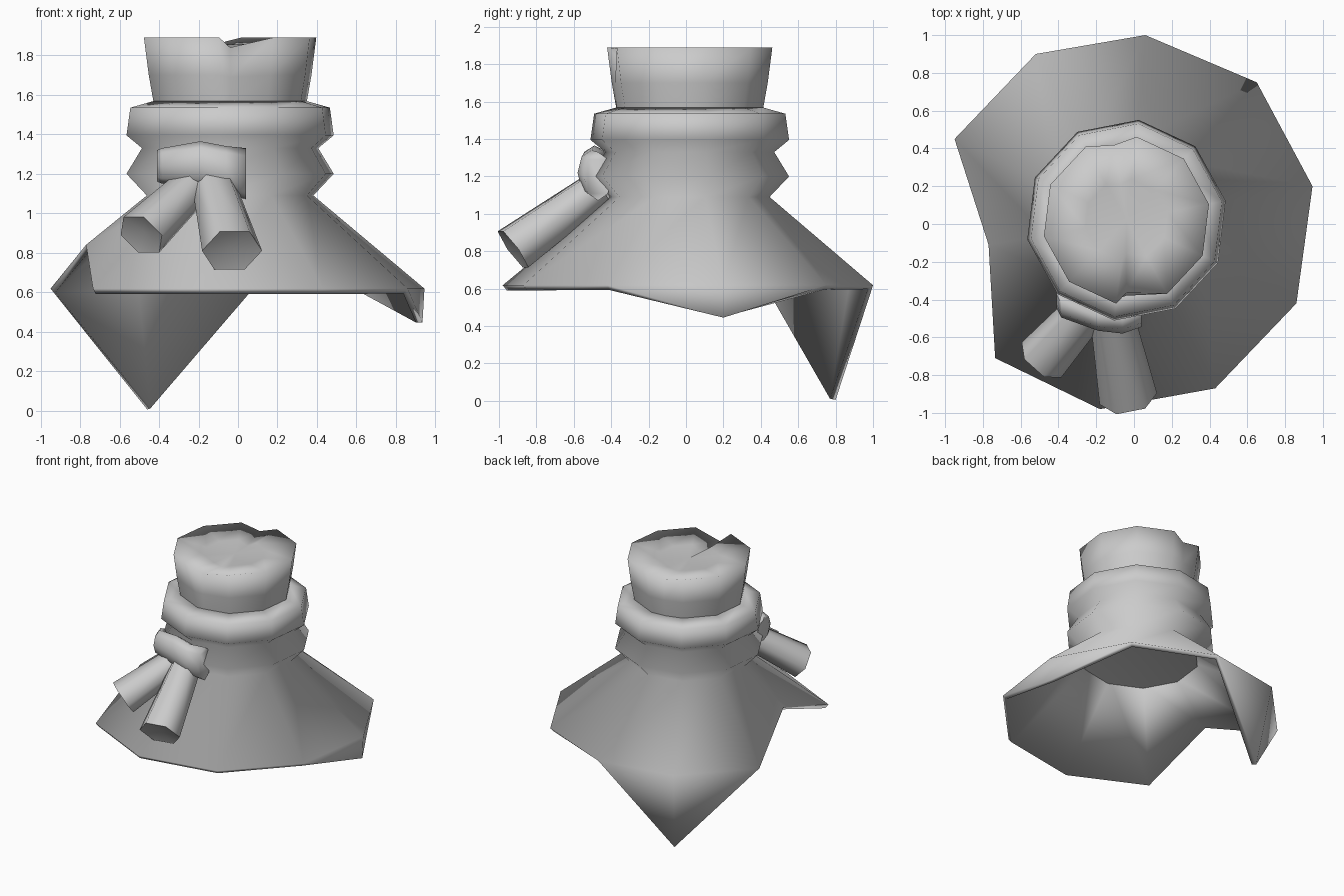
import bpy
import bmesh
from math import sin, cos, pi, radians
from mathutils import Vector

if "Cube" in bpy.data.objects:
    bpy.data.objects.remove(bpy.data.objects["Cube"])

cloth = bpy.data.materials.new("grey_cloth")
cloth.use_nodes = True
GREY = (0.6, 0.6, 0.6, 1)
cloth.diffuse_color = GREY
cloth.node_tree.nodes["Principled BSDF"].inputs["Base Color"].default_value = GREY

CX, CY = -0.04, 0.02
SIDES = [83 - 36 * i for i in range(10)]


def polar(angle, r, z):
    a = radians(angle)
    return (CX + r * cos(a), CY + r * sin(a), z)


def loft(bm, rings):
    """Skin closed rings of equal length, top to bottom."""
    rows = [[bm.verts.new(p) for p in ring] for ring in rings]
    n = len(rows[0])
    for a, b in zip(rows, rows[1:]):
        for i in range(n):
            j = (i + 1) % n
            bm.faces.new((a[i], a[j], b[j], b[i]))
    return rows


def fan(bm, ring, centre):
    c = bm.verts.new(centre)
    for i in range(len(ring)):
        bm.faces.new((ring[i], ring[(i + 1) % len(ring)], c))


def finish(bm, name, angle, thickness=0):
    mesh = bpy.data.meshes.new(name)
    bm.to_mesh(mesh)
    bm.free()
    mesh.materials.append(cloth)
    obj = bpy.data.objects.new(name, mesh)
    bpy.context.collection.objects.link(obj)
    bpy.ops.object.select_all(action='DESELECT')
    obj.select_set(True)
    bpy.context.view_layer.objects.active = obj
    bpy.ops.object.shade_smooth_by_angle(angle=radians(angle))
    if thickness:
        mod = obj.modifiers.new("Thickness", 'SOLIDIFY')
        mod.thickness = thickness
        mod.offset = -1


# Scarf rolls flaring into the cape, with two folded-down hem corners
bm = bmesh.new()
profile = [(0.39, 1.57), (0.515, 1.535), (0.535, 1.395), (0.455, 1.33),
           (0.535, 1.2), (0.43, 1.09)]
hem = [(0.06, 1.0), (0.65, 0.75), (0.945, 0.2), (0.86, -0.42), (0.43, -0.87),
       (-0.18, -0.98), (-0.735, -0.71), (-0.77, -0.11), (-0.95, 0.45), (-0.52, 0.9)]
rings = [[polar(a, r, z) for a in SIDES] for r, z in profile]
rings.append([(x, y, 0.84 if i == 7 else 0.618) for i, (x, y) in enumerate(hem)])
edge = loft(bm, rings)[-1]
for i, point in ((2, (0.935, 0.2, 0.445)), (9, (-0.46, 0.8, 0.005))):
    tip = bm.verts.new(point)
    bm.faces.new((edge[i - 1], edge[i], tip))
    bm.faces.new((edge[i], edge[(i + 1) % 10], tip))
finish(bm, "cape", 100, 0.035)

# Lining closing the neck from below
bm = bmesh.new()
fan(bm, [bm.verts.new(polar(a, 0.42, 1.06)) for a in SIDES], (CX, CY, 1.12))
finish(bm, "lining", 100)

# Collar and its soft closed top, pinched by a crease at front and back
bm = bmesh.new()
PINCH = {99: 0.03, -90: 0.05}
columns = sorted(SIDES + list(PINCH), reverse=True)


def collar_ring(r, z, dent):
    return [polar(a, r * (0.975 if a in PINCH else 1) - dent * PINCH.get(a, 0),
                  z - dent * PINCH.get(a, 0)) for a in columns]


rows = loft(bm, [collar_ring(0.22, 1.86, 0.8), collar_ring(0.445, 1.89, 1),
                 collar_ring(0.42, 1.7, 0.2), collar_ring(0.393, 1.55, 0)])
fan(bm, rows[0][::-1], (CX, CY, 1.855))
finish(bm, "collar", 120)

# Knot wrapping the front of the scarf: x, y, z, half height
bm = bmesh.new()
sections = [(-0.41, -0.37, 1.24, 0.08), (-0.385, -0.42, 1.24, 0.09),
            (-0.19, -0.49, 1.25, 0.115), (-0.06, -0.505, 1.22, 0.12),
            (0.04, -0.47, 1.2, 0.13)]
rings = [[(x, y + 0.075 * cos(k * pi / 4), z + h * sin(k * pi / 4)) for k in range(8)]
         for x, y, z, h in sections]
rows = loft(bm, rings)
bm.faces.new(rows[0][::-1])
bm.faces.new(rows[-1])
bmesh.ops.recalc_face_normals(bm, faces=bm.faces)
finish(bm, "knot", 80)


# Two scarf tails with dented ends
def tail(name, start, end, r0, r1):
    start, end = Vector(start), Vector(end)
    axis = (end - start).normalized()
    side = axis.cross(Vector((0, 0, 1))).normalized()
    up = side.cross(axis)

    def ring(c, r):
        return [c + side * r * cos(k * pi / 3) + up * r * 0.88 * sin(k * pi / 3)
                for k in range(6)]
    bm = bmesh.new()
    rows = loft(bm, [ring(start, r0), ring(end, r1)])
    fan(bm, rows[-1], end - axis * 0.03)
    bm.faces.new(rows[0])
    bmesh.ops.recalc_face_normals(bm, faces=bm.faces)
    finish(bm, name, 75)


tail("tail_right", (-0.23, -0.43, 1.14), (-0.49, -0.72, 0.89), 0.11, 0.14)
tail("tail_left", (-0.12, -0.47, 1.14), (-0.03, -0.925, 0.81), 0.115, 0.155)
